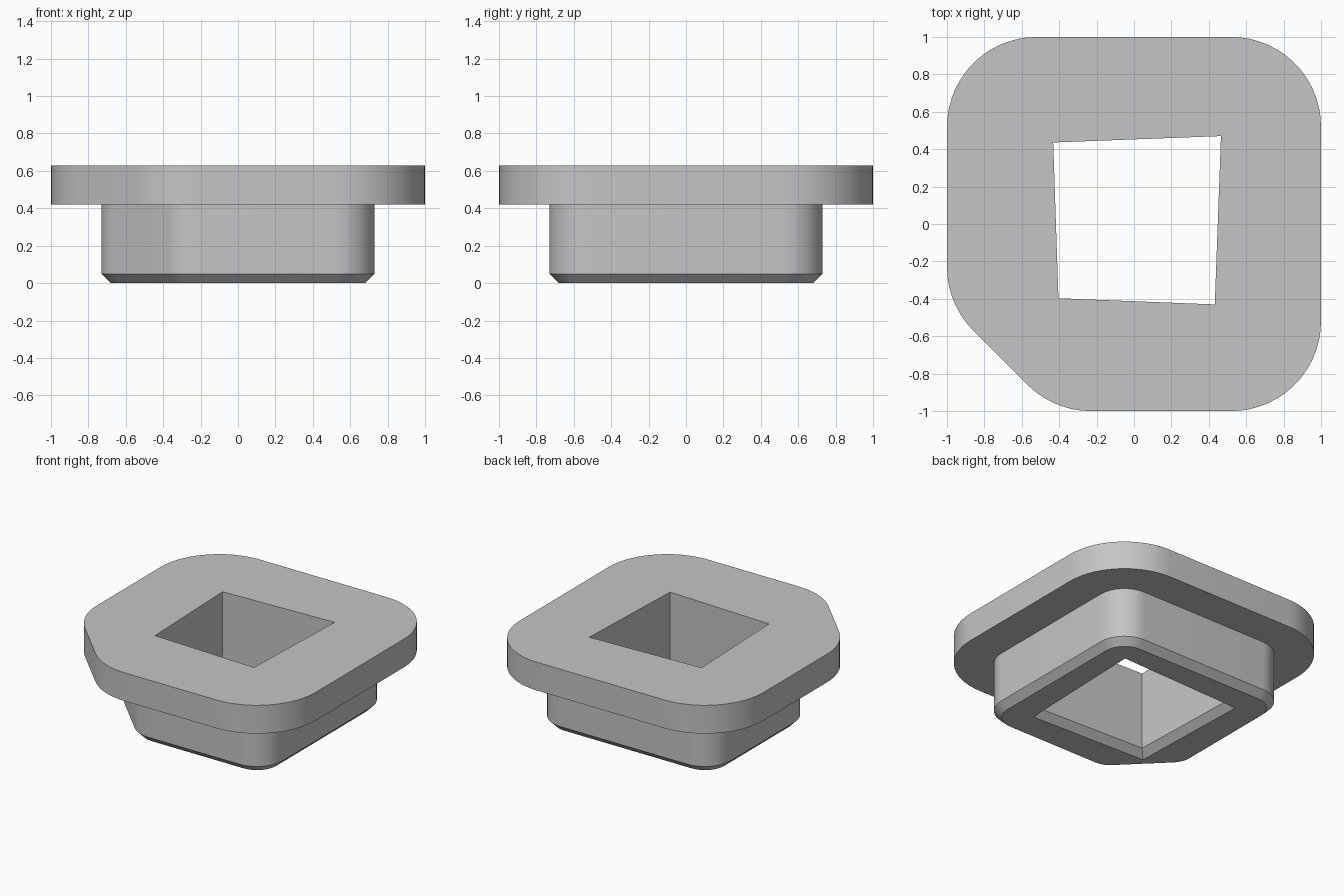
import bpy, bmesh
from math import cos, sin, radians
from mathutils import Vector

cube = bpy.data.objects.get("Cube")
if cube:
    bpy.data.objects.remove(cube, do_unlink=True)

grey = bpy.data.materials.new("plain grey")
grey.use_nodes = True
grey.diffuse_color = (0.56, 0.56, 0.56, 1)
grey.node_tree.nodes["Principled BSDF"].inputs["Base Color"].default_value = grey.diffuse_color

RADIUS = 0.48
# Fillet centres with start and end angle; the front right corner is cut diagonally
FILLETS = [(0.52, 0.52, 0, 90), (-0.52, 0.52, 90, 180), (-0.52, -0.23, 180, 225),
           (-0.23, -0.52, 225, 270), (0.52, -0.52, 270, 360)]
# Slightly skewed square opening
OPENING = [(0.465, 0.47), (-0.432, 0.436), (-0.404, -0.397), (0.432, -0.43)]

bm = bmesh.new()


def outline(inset, z):
    """Rounded outline, moved inwards by inset."""
    points = []
    for x, y, start, end in FILLETS:
        steps = (end - start) // 6
        for i in range(steps + 1):
            a = radians(start + (end - start) * i / steps)
            r = RADIUS - inset
            points.append(bm.verts.new((x + r * cos(a), y + r * sin(a), z)))
    return points


def opening(grow, z):
    """Opening outline, widened by grow."""
    return [bm.verts.new((x + grow * (1 if x > 0 else -1),
                          y + grow * (1 if y > 0 else -1), z)) for x, y in OPENING]


def loft(rings):
    for low, high in zip(rings, rings[1:]):
        for i in range(len(low)):
            j = (i + 1) % len(low)
            bm.faces.new((low[i], low[j], high[j], high[i]))


def cap(outer, inner, normal):
    """Flat face between the outer outline and the opening."""
    edges = [bm.edges.get((ring[i - 1], ring[i]))
             for ring in (outer, inner) for i in range(len(ring))]
    bmesh.ops.triangle_fill(bm, edges=edges, use_beauty=True, normal=Vector(normal))


# Outside: bevelled foot, plug wall, flange underside, flange rim
outside = [outline(0.32, 0), outline(0.27, 0.05), outline(0.27, 0.42),
           outline(0, 0.42), outline(0, 0.63)]
# Inside: bevelled mouth at the bottom, straight shaft
inside = [opening(0.05, 0), opening(0, 0.05), opening(0, 0.63)]
loft(outside)
loft(inside)
cap(outside[0], inside[0], (0, 0, -1))
cap(outside[-1], inside[-1], (0, 0, 1))
bmesh.ops.recalc_face_normals(bm, faces=bm.faces[:])

mesh = bpy.data.meshes.new("flanged_plug")
bm.to_mesh(mesh)
bm.free()
mesh.materials.append(grey)
plug = bpy.data.objects.new("flanged_plug", mesh)
bpy.context.collection.objects.link(plug)

# Smooth fillets, crisp edges
bpy.ops.object.select_all(action='DESELECT')
plug.select_set(True)
bpy.context.view_layer.objects.active = plug
bpy.ops.object.shade_smooth_by_angle(angle=radians(30))
